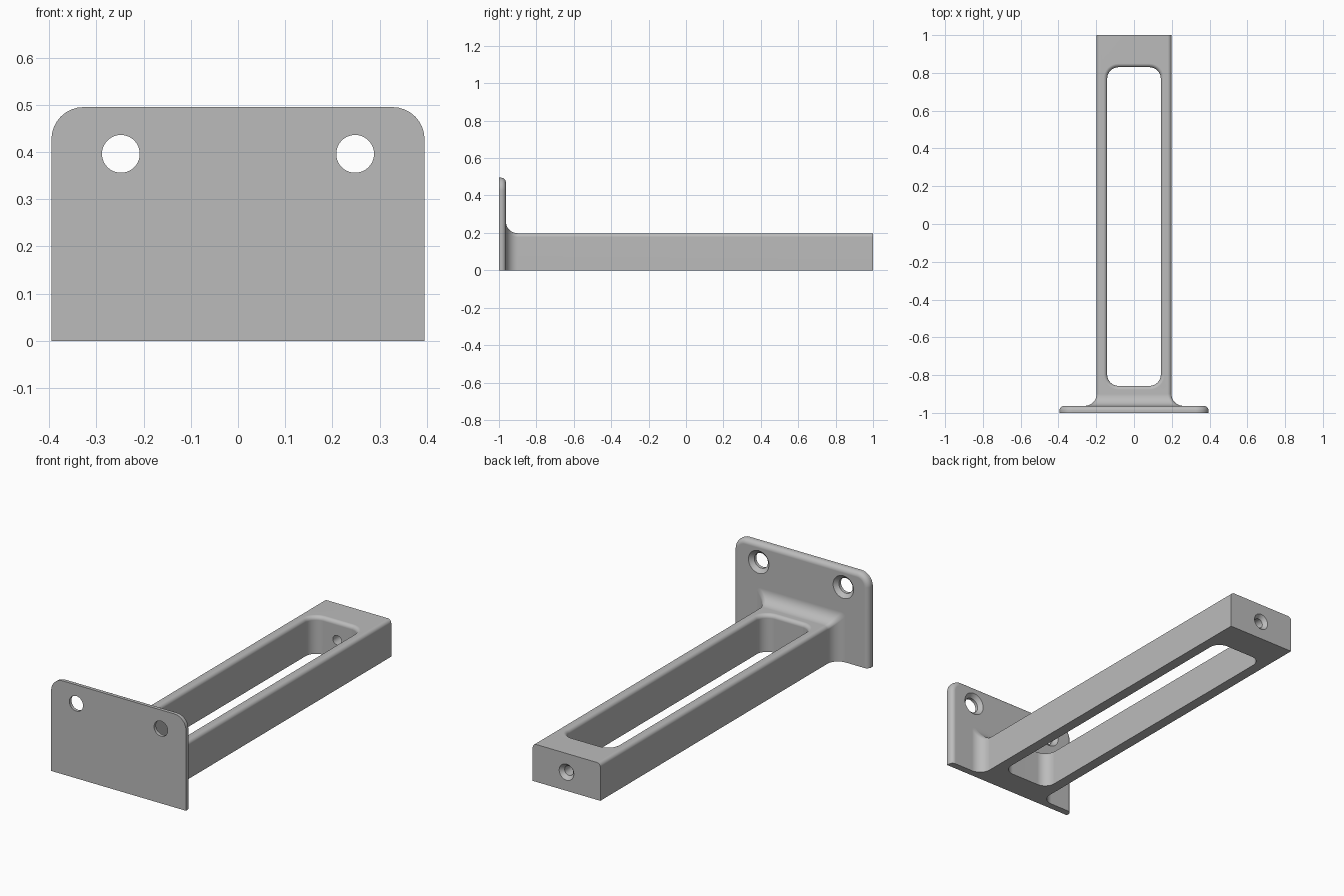
import bpy
import bmesh
from math import pi, sin, cos
from mathutils import Vector

cube = bpy.data.objects.get("Cube")
if cube:
    bpy.data.objects.remove(cube, do_unlink=True)

grey = bpy.data.materials.new("plain grey")
grey.use_nodes = True
colour = (0.5, 0.5, 0.5, 1)
grey.diffuse_color = colour
grey.node_tree.nodes["Principled BSDF"].inputs["Base Color"].default_value = colour

STEPS = 8
ARC = [pi / 2 * i / STEPS for i in range(STEPS + 1)]


def outline(u0, u1, v0, v1, low, high):
    """Rectangle with one radius for the low corners and one for the high ones."""
    corners = [(u1, v0, -1, 1, low, -pi / 2), (u1, v1, -1, -1, high, 0),
               (u0, v1, 1, -1, high, pi / 2), (u0, v0, 1, 1, low, pi)]
    points = []
    for u, v, su, sv, r, start in corners:
        for a in (ARC if r else [0]):
            points.append((u + r * (su + cos(start + a)) if r else u,
                           v + r * (sv + sin(start + a)) if r else v))
    return points


def loft(name, sections):
    """Skin a run of matching point rings and cap both ends."""
    bm = bmesh.new()
    rings = [[bm.verts.new(p) for p in ring] for ring in sections]
    n = len(rings[0])
    for a, b in zip(rings, rings[1:]):
        for i in range(n):
            j = (i + 1) % n
            bm.faces.new((a[i], a[j], b[j], b[i]))
    bm.faces.new(rings[0])
    bm.faces.new(rings[-1])
    bmesh.ops.recalc_face_normals(bm, faces=bm.faces)
    mesh = bpy.data.meshes.new(name)
    bm.to_mesh(mesh)
    bm.free()
    mesh.materials.append(grey)
    obj = bpy.data.objects.new(name, mesh)
    bpy.context.collection.objects.link(obj)
    return obj


def along_y(points, y):
    return [Vector((u, y, v)) for u, v in points]


def hole_cutter(name, x, z, profile):
    """Round cutter along y from (y, radius) pairs."""
    rings = [[Vector((x + r * cos(2 * pi * i / 40), y, z + r * sin(2 * pi * i / 40)))
              for i in range(40)] for y, r in profile]
    return loft(name, rings)


def combine(target, tool, operation):
    mod = target.modifiers.new(tool.name, "BOOLEAN")
    mod.operation = operation
    mod.solver = "EXACT"
    mod.object = tool
    bpy.context.view_layer.objects.active = target
    bpy.ops.object.modifier_apply(modifier=mod.name)
    bpy.data.objects.remove(tool, do_unlink=True)


# Mounting plate with a rounded rear edge and a flat bottom
W, H, FRONT, BACK, EDGE = 0.395, 0.495, -1.0, -0.963, 0.025
sections = [along_y(outline(-W, W, 0, H, 0, 0.068), FRONT)]
for a in ARC:
    o = EDGE * (1 - cos(a))
    sections.append(along_y(outline(-W + o, W - o, 0, H - o, 0, 0.068 - o),
                            BACK - EDGE + EDGE * sin(a)))
bracket = loft("shelf_bracket", sections)

# Arm with rounded top edges, flaring into the plate
A, ROUND, FLARE = 0.198, 0.02, 0.063
sections = []
flare = [(BACK - 0.015, FLARE)]
flare += [(BACK + FLARE * (1 - cos(a)), FLARE * (1 - sin(a))) for a in ARC]
for y, e in flare + [(1.0, 0)]:
    sections.append(along_y(outline(-A - e, A + e, 0, A + e, 0, ROUND), y))
arm = loft("arm", sections)
combine(bracket, arm, "UNION")

# Long slot with a rounded top rim
S, Y0, Y1, R = 0.142, -0.857, 0.83, 0.06
levels = [(-0.1, 0)]
levels += [(A - ROUND + ROUND * sin(a), ROUND * (1 - cos(a))) for a in ARC]
levels.append((A + 0.1, ROUND))
slot = loft("slot_cutter", [
    [Vector((u, v, z)) for u, v in
     outline(-S - e, S + e, Y0 - e, Y1 + e, R + e, R + e)] for z, e in levels])
combine(bracket, slot, "DIFFERENCE")

# Countersunk screw holes in the plate and the arm end
for x in (-0.248, 0.248):
    combine(bracket, hole_cutter("plate_hole_cutter", x, 0.396, [
        (FRONT - 0.1, 0.04), (BACK - 0.02, 0.04), (BACK, 0.06), (BACK + 0.05, 0.06)]),
        "DIFFERENCE")
combine(bracket, hole_cutter("end_hole_cutter", 0, A / 2, [
    (Y1 - 0.1, 0.025), (0.98, 0.025), (1.0, 0.043), (1.1, 0.043)]), "DIFFERENCE")

# Smooth fillets, crisp edges
bpy.ops.object.select_all(action="DESELECT")
bracket.select_set(True)
bpy.context.view_layer.objects.active = bracket
bpy.ops.object.shade_smooth_by_angle(angle=pi / 6)
weighted = bracket.modifiers.new("flat_face_normals", "WEIGHTED_NORMAL")
weighted.keep_sharp = True
